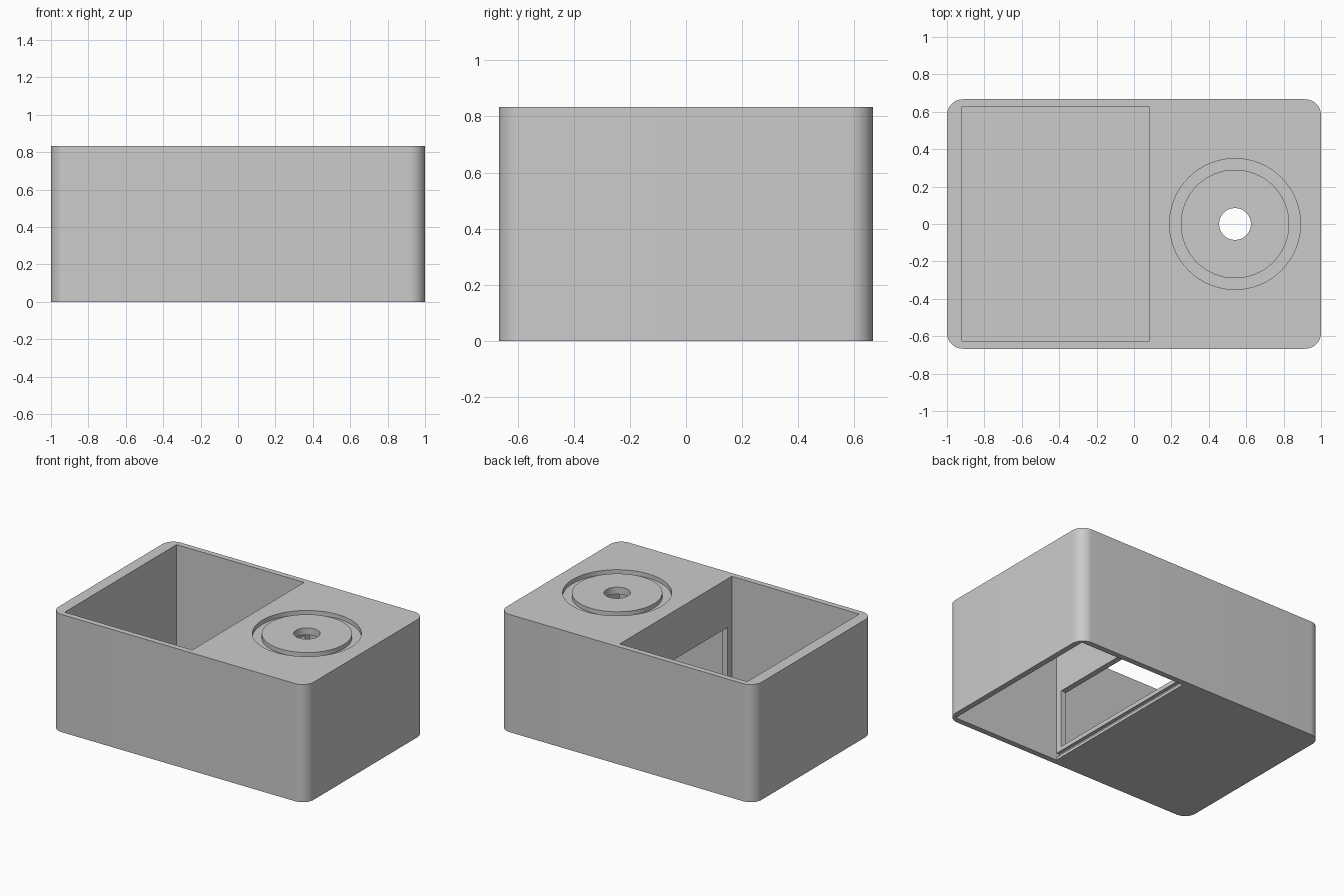
import bpy
import bmesh
import math
from mathutils import Matrix

cube = bpy.data.objects.get("Cube")
if cube:
    bpy.data.objects.remove(cube, do_unlink=True)

WIDTH, DEPTH, HEIGHT, WALL = 2.0, 1.334, 0.834, 0.04
INNER_Y = DEPTH / 2 - WALL
DIAL_X = 0.54

grey = bpy.data.materials.new("light_grey")
grey.use_nodes = True
grey.diffuse_color = (0.6, 0.6, 0.6, 1)
grey.node_tree.nodes["Principled BSDF"].inputs["Base Color"].default_value = (0.6, 0.6, 0.6, 1)


def finish(name, bm):
    bmesh.ops.recalc_face_normals(bm, faces=bm.faces)
    mesh = bpy.data.meshes.new(name)
    bm.to_mesh(mesh)
    bm.free()
    mesh.materials.append(grey)
    obj = bpy.data.objects.new(name, mesh)
    bpy.context.collection.objects.link(obj)
    return obj


def box(name, x, y, z, radius=0):
    """Box from (low, high) ranges, with optional rounded upright edges."""
    bm = bmesh.new()
    bmesh.ops.create_cube(bm, size=1)
    for v in bm.verts:
        for axis, span in enumerate((x, y, z)):
            v.co[axis] = span[1] if v.co[axis] > 0 else span[0]
    if radius:
        upright = [e for e in bm.edges if abs(e.verts[0].co.z - e.verts[1].co.z) > 0.1]
        bmesh.ops.bevel(bm, geom=upright, offset=radius, segments=12,
                        profile=0.5, affect='EDGES')
    return finish(name, bm)


def cylinder(name, radius, z):
    bm = bmesh.new()
    bmesh.ops.create_cone(bm, cap_ends=True, segments=96, radius1=radius, radius2=radius,
                          depth=z[1] - z[0],
                          matrix=Matrix.Translation((DIAL_X, 0, (z[0] + z[1]) / 2)))
    return finish(name, bm)


def cut(target, cutter):
    """Subtract the cutter, bake the result and discard the cutter."""
    cutter.hide_render = True
    mod = target.modifiers.new("cut", 'BOOLEAN')
    mod.operation = 'DIFFERENCE'
    mod.solver = 'EXACT'
    mod.object = cutter
    bpy.context.view_layer.update()
    graph = bpy.context.evaluated_depsgraph_get()
    mesh = bpy.data.meshes.new_from_object(target.evaluated_get(graph))
    target.modifiers.clear()
    target.data = mesh
    bpy.data.objects.remove(cutter, do_unlink=True)


# Rounded outer housing
housing = box("housing", (-WIDTH / 2, WIDTH / 2), (-DEPTH / 2, DEPTH / 2), (0, HEIGHT), 0.085)

# Pocket open at the top, chamber open at the bottom
cut(housing, box("pocket_cutter", (-0.92, 0.08), (-INNER_Y, INNER_Y), (WALL, HEIGHT + 0.1)))
cut(housing, box("chamber_cutter", (0.12, 1 - WALL), (-INNER_Y, INNER_Y),
                 (-0.1, HEIGHT - 0.05)))

# Window through the partition and the cover slot below it
cut(housing, box("window_cutter", (0.05, 0.15), (-0.58, 0.58), (0.08, 0.49)))
cut(housing, box("slot_cutter", (0.095, 0.15), (-INNER_Y + 0.001, INNER_Y - 0.001),
                 (0.02, 0.05)))

# Ring groove and centre hole in the lid
ring = cylinder("ring_cutter", 0.35, (HEIGHT - 0.03, HEIGHT + 0.1))
cut(ring, cylinder("core_cutter", 0.29, (HEIGHT - 0.1, HEIGHT + 0.2)))
cut(housing, ring)
cut(housing, cylinder("hole_cutter", 0.085, (HEIGHT - 0.2, HEIGHT + 0.1)))

# Smooth rounded surfaces, crisp edges
bpy.ops.object.select_all(action='DESELECT')
housing.select_set(True)
bpy.context.view_layer.objects.active = housing
bpy.ops.object.shade_smooth_by_angle(angle=math.radians(30))
